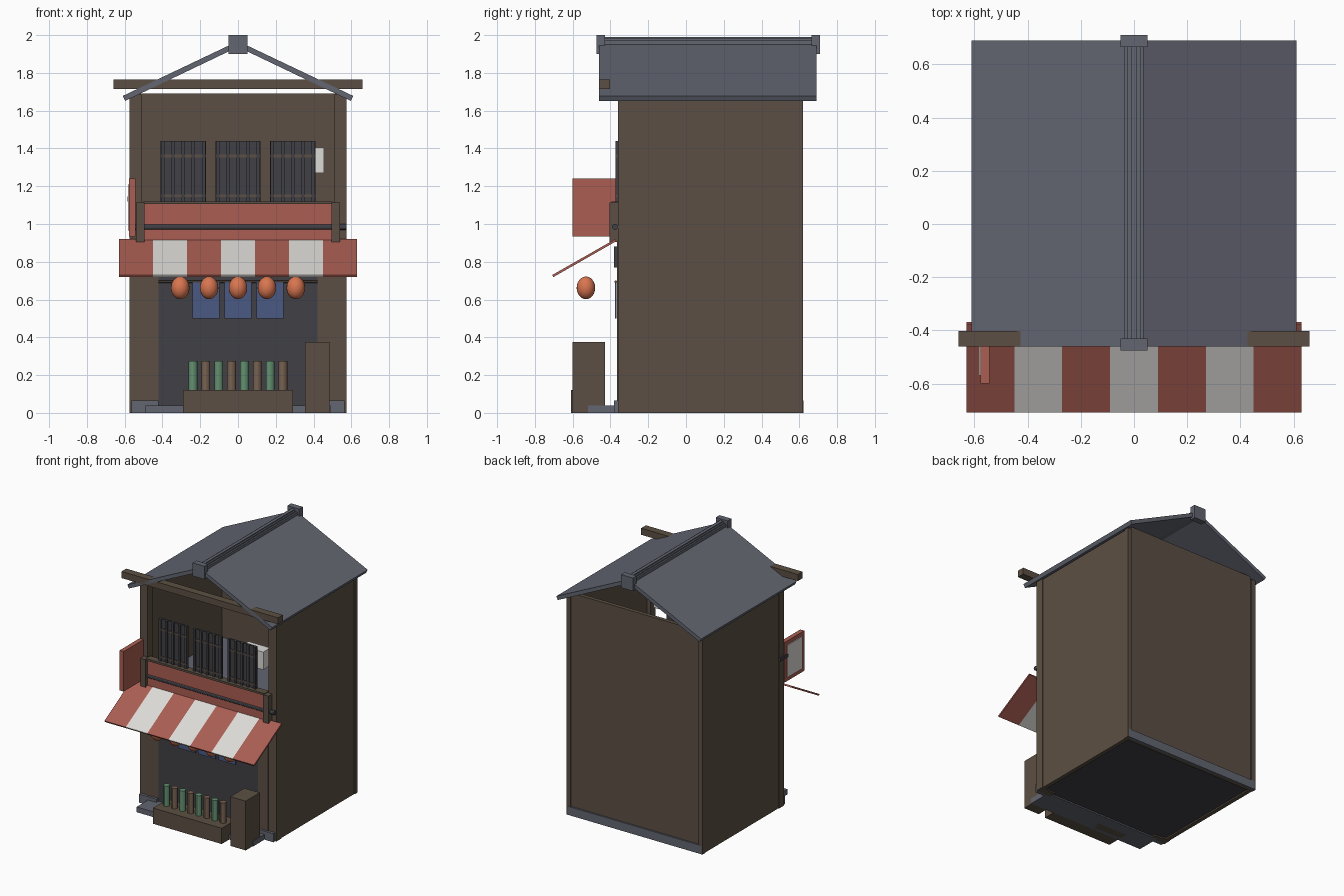
import bpy, bmesh, math
from mathutils import Vector

if "Cube" in bpy.data.objects:
    bpy.data.objects.remove(bpy.data.objects["Cube"])


def mat(name, rgb):
    m = bpy.data.materials.new(name)
    m.diffuse_color = (*rgb, 1)
    m.use_nodes = True
    m.node_tree.nodes["Principled BSDF"].inputs["Base Color"].default_value = m.diffuse_color
    return m


WOOD = mat("wood", (.105, .078, .056))
DARK = mat("dark", (.053, .051, .06))
SLATE = mat("slate", (.125, .132, .165))
RED = mat("red", (.40, .11, .085))
WHITE = mat("white", (.72, .71, .68))
BLUE = mat("blue", (.07, .10, .23))
GREEN = mat("green", (.13, .29, .17))
BROWN = mat("brown_glass", (.19, .125, .085))
ORANGE = mat("orange", (.69, .18, .08))


def finish(name, bm, m):
    bmesh.ops.recalc_face_normals(bm, faces=bm.faces)
    me = bpy.data.meshes.new(name)
    bm.to_mesh(me)
    bm.free()
    me.materials.append(m)
    ob = bpy.data.objects.new(name, me)
    bpy.context.collection.objects.link(ob)
    return ob


def box(name, x, y, z, m):
    bm = bmesh.new()
    bmesh.ops.create_cube(bm, size=1)
    for v in bm.verts:
        v.co = [a[0] + (a[1] - a[0]) * (c + .5) for a, c in zip((x, y, z), v.co)]
    return finish(name, bm, m)


def pair(name, x, y, z, m):
    box(name + "_right", x, y, z, m)
    box(name + "_left", (-x[1], -x[0]), y, z, m)


def prism(name, pts, axis, lo, hi, m):
    """Extrude a profile along x (points are y,z) or along y (points are x,z)."""
    bm = bmesh.new()
    at = (lambda a, b: (lo, a, b)) if axis == "x" else (lambda a, b: (a, lo, b))
    f = bm.faces.new([bm.verts.new(at(a, b)) for a, b in pts])
    r = bmesh.ops.extrude_face_region(bm, geom=[f])
    d = Vector((hi - lo, 0, 0)) if axis == "x" else Vector((0, hi - lo, 0))
    bmesh.ops.translate(bm, vec=d, verts=[v for v in r["geom"] if isinstance(v, bmesh.types.BMVert)])
    return finish(name, bm, m)


def cylinder(name, loc, r, depth, m, rot=(0, 0, 0), sides=12):
    bpy.ops.mesh.primitive_cylinder_add(vertices=sides, radius=r, depth=depth, location=loc, rotation=rot)
    ob = bpy.context.object
    ob.name = name
    ob.data.materials.append(m)
    bpy.ops.object.shade_smooth_by_angle()
    return ob


# Shell: open-fronted upper floor, open gables
pair("side_wall", (.54, .57), (-.35, .61), (0, 1.66), WOOD)
box("back_wall", (-.54, .54), (.58, .61), (0, 1.69), WOOD)
pair("front_post", (.51, .575), (-.36, -.30), (0, 1.685), WOOD)
pair("back_post", (.54, .575), (.585, .62), (0, 1.665), WOOD)
box("ground_floor", (-.54, .54), (-.34, .58), (.01, .04), DARK)
box("upper_floor", (-.54, .54), (-.34, .58), (.87, .9), SLATE)

# Shopfront
pair("inner_post", (.45, .51), (-.365, -.31), (0, .92), WOOD)
pair("door_jamb", (.42, .45), (-.36, -.32), (.04, .9), WOOD)
box("shop_doors", (-.42, .42), (-.355, -.335), (.04, .9), DARK)
box("door_lintel", (-.45, .45), (-.38, -.34), (.77, .88), DARK)
pair("foundation", (.42, .565), (-.382, -.35), (0, .065), SLATE)
box("back_foundation", (-.565, .565), (.60, .622), (0, .065), SLATE)
box("front_step", (-.49, .49), (-.52, -.34), (0, .04), SLATE)

# Entrance curtains on a rod
for i in (-1, 0, 1):
    box(f"curtain_{i + 2}", (i * .169 - .072, i * .169 + .072), (-.376, -.368), (.50, .695), BLUE)
cylinder("curtain_rod", (0, -.372, .695), .007, .84, WOOD, (0, math.pi / 2, 0))

# Fascia board
box("fascia_board", (-.5, .5), (-.385, -.35), (.905, 1.11), RED)
box("fascia_cap", (-.5, .5), (-.395, -.34), (1.105, 1.12), WOOD)
pair("fascia_post", (.495, .54), (-.405, -.35), (.905, 1.115), WOOD)
cylinder("fascia_rod", (0, -.376, .985), .016, 1.15, DARK, (0, math.pi / 2, 0))

# Striped awning
for i in range(7):
    x = -.63 + i * .18
    prism(f"awning_stripe_{i + 1}", [(-.375, .92), (-.708, .73), (-.702, .719), (-.369, .909)],
          "x", x, x + .18, WHITE if i % 2 else RED)

# Paper lanterns
for i in range(5):
    x = -.306 + i * .153
    bpy.ops.mesh.primitive_uv_sphere_add(segments=20, ring_count=12, radius=1, location=(x, -.53, .662))
    ob = bpy.context.object
    ob.name = f"lantern_{i + 1}"
    ob.scale = (.049, .049, .06)
    ob.data.materials.append(ORANGE)
    bpy.ops.object.shade_smooth_by_angle()

# Lattice windows
for n, c in enumerate((-.29, 0, .29)):
    box(f"window_pane_{n + 1}", (c - .12, c + .12), (-.363, -.35), (1.11, 1.44), DARK)
    for k in range(5):
        x = c - .108 + k * .054
        box(f"window_{n + 1}_bar_{k + 1}", (x - .009, x + .009), (-.374, -.36), (1.11, 1.44), DARK)
    for z in (1.15, 1.36):
        box(f"window_{n + 1}_rail", (c - .12, c + .12), (-.37, -.36), (z - .007, z + .007), WOOD)
box("air_unit", (.27, .455), (-.345, -.26), (1.27, 1.405), WHITE)

# Projecting side sign
box("blade_sign", (-.577, -.543), (-.6, -.36), (.935, 1.24), RED)
box("blade_sign_panel", (-.583, -.575), (-.57, -.39), (.965, 1.21), WHITE)
box("blade_sign_bracket", (-.585, -.56), (-.40, -.30), (1.12, 1.145), DARK)

# Roof, ridge and front beam
for s, side in ((1, "right"), (-1, "left")):
    prism(f"roof_slope_{side}", [(0, 1.968), (s * .61, 1.678), (s * .597, 1.652), (0, 1.937)],
          "y", -.46, .69, SLATE)
for i, (w, z0, z1) in enumerate(((.036, 1.93, 1.972), (.024, 1.96, 1.982), (.012, 1.97, 1.99))):
    box(f"ridge_layer_{i + 1}", (-w, w), (-.46, .69), (z0, z1), SLATE)
for y in (-.475, .665):
    box("ridge_end", (-.05, .05), (y, y + .045), (1.9, 2.0), SLATE)
box("front_beam", (-.66, .66), (-.46, -.403), (1.715, 1.765), WOOD)

# Bottle crate and cabinet
box("crate", (-.29, .29), (-.61, -.43), (0, .12), WOOD)
for i in range(8):
    cylinder(f"bottle_{i + 1}", (-.238 + i * .068, -.52, .195), .023, .16, BROWN if i % 2 else GREEN)
box("cabinet", (.355, .485), (-.6, -.43), (0, .375), WOOD)
